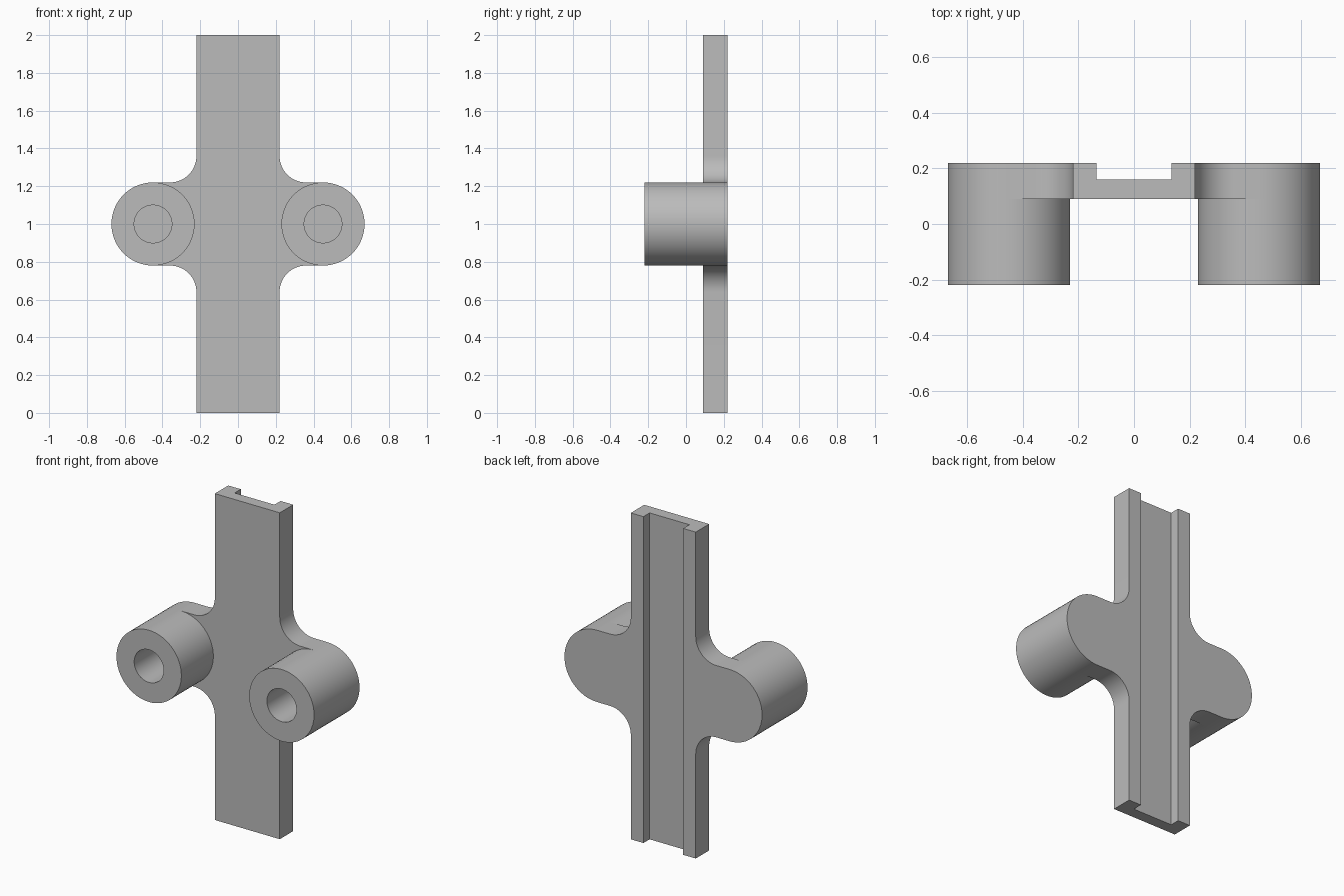
import bpy, bmesh
from math import sin, cos, pi, radians

cube = bpy.data.objects.get("Cube")
if cube:
    bpy.data.objects.remove(cube, do_unlink=True)

# Main dimensions
HALF_WIDTH, TOP, MID = 0.22, 2.0, 1.0
FRONT, PLATE_FRONT, BACK = -0.22, 0.09, 0.22
BOSS_X, BOSS_R, HOLE_R, FILLET = 0.45, 0.22, 0.1, 0.14
CHANNEL_HALF, CHANNEL_FLOOR = 0.135, 0.16

grey = bpy.data.materials.new("plain grey")
grey.use_nodes = True
colour = (0.5, 0.5, 0.5, 1)
grey.diffuse_color = colour
grey.node_tree.nodes["Principled BSDF"].inputs["Base Color"].default_value = colour


def make_object(name, bm):
    bmesh.ops.recalc_face_normals(bm, faces=bm.faces)
    mesh = bpy.data.meshes.new(name)
    bm.to_mesh(mesh)
    bm.free()
    mesh.materials.append(grey)
    obj = bpy.data.objects.new(name, mesh)
    bpy.context.collection.objects.link(obj)
    return obj


def activate(obj):
    bpy.ops.object.select_all(action='DESELECT')
    obj.select_set(True)
    bpy.context.view_layer.objects.active = obj


def smooth(obj):
    activate(obj)
    bpy.ops.object.shade_smooth_by_angle(angle=radians(30))


def arc(cx, cz, r, start, end, steps):
    angles = [start + (end - start) * i / steps for i in range(steps + 1)]
    return [(cx + r * cos(a), cz + r * sin(a)) for a in angles]


# Plate: upper right outline, mirrored down and across
fillet = arc(HALF_WIDTH + FILLET, MID + BOSS_R + FILLET, FILLET, pi, 1.5 * pi, 14)
tip = arc(BOSS_X, MID, BOSS_R, pi / 2, 0, 16)
upper = [(HALF_WIDTH, TOP)] + fillet + tip
right = upper + [(x, TOP - z) for x, z in reversed(upper[:-1])]
outline = right + [(-x, z) for x, z in reversed(right)]

bm = bmesh.new()
face = bm.faces.new([bm.verts.new((x, PLATE_FRONT, z)) for x, z in outline])
grown = bmesh.ops.extrude_face_region(bm, geom=[face], use_keep_orig=True)
moved = [v for v in grown["geom"] if isinstance(v, bmesh.types.BMVert)]
bmesh.ops.translate(bm, verts=moved, vec=(0, BACK - PLATE_FRONT, 0))
plate = make_object("channel_plate", bm)

# Channel cut along the back of the plate
bm = bmesh.new()
bmesh.ops.create_cube(bm, size=1)
bmesh.ops.scale(bm, vec=(2 * CHANNEL_HALF, 0.2, TOP + 0.2), verts=bm.verts)
bmesh.ops.translate(bm, vec=(0, CHANNEL_FLOOR + 0.1, MID), verts=bm.verts)
cutter = make_object("channel_cutter", bm)
cutter.hide_render = True
cut = plate.modifiers.new("channel", 'BOOLEAN')
cut.operation, cut.solver, cut.object = 'DIFFERENCE', 'EXACT', cutter
activate(plate)
bpy.ops.object.modifier_apply(modifier=cut.name)
bpy.data.objects.remove(cutter, do_unlink=True)
smooth(plate)


# Bosses: hollow sleeves whose bores end on the plate
def boss(name, cx):
    bm = bmesh.new()
    profile = [(BOSS_R, PLATE_FRONT), (BOSS_R, FRONT), (HOLE_R, FRONT), (HOLE_R, PLATE_FRONT)]
    verts = [bm.verts.new((cx + r, y, MID)) for r, y in profile]
    edges = [bm.edges.new(pair) for pair in zip(verts, verts[1:])]
    bmesh.ops.spin(bm, geom=verts + edges, cent=(cx, 0, MID), axis=(0, 1, 0),
                   angle=2 * pi, steps=64, use_merge=True)
    bmesh.ops.remove_doubles(bm, verts=bm.verts, dist=0.0001)
    smooth(make_object(name, bm))


boss("left_boss", BOSS_X)
boss("right_boss", -BOSS_X)
